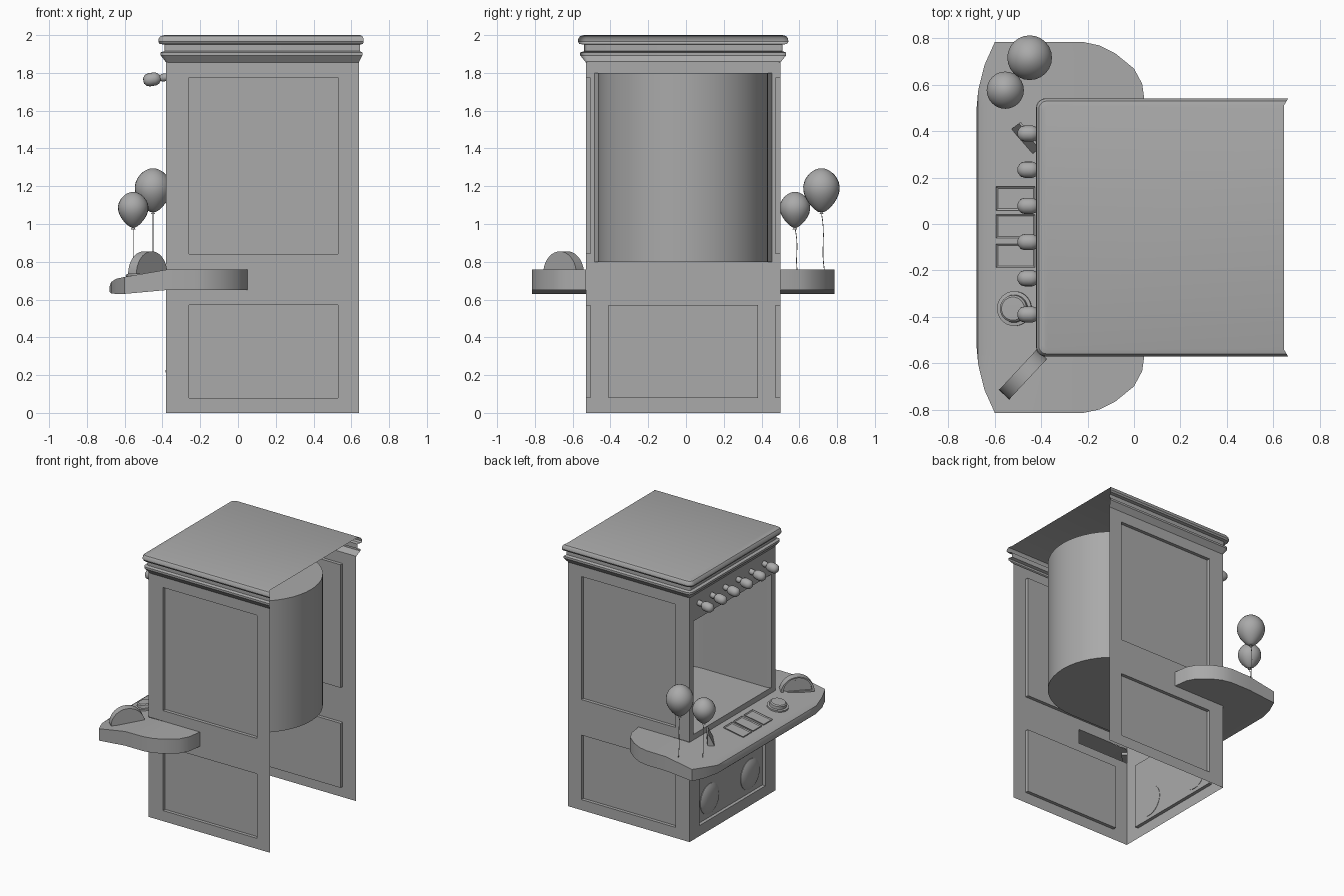
import bpy, bmesh, math
from mathutils import Matrix, Vector

if "Cube" in bpy.data.objects:
    bpy.data.objects.remove(bpy.data.objects["Cube"], do_unlink=True)

grey = bpy.data.materials.new("plain grey")
grey.use_nodes = True
grey.diffuse_color = (0.4, 0.4, 0.4, 1)
grey.node_tree.nodes["Principled BSDF"].inputs["Base Color"].default_value = (0.4, 0.4, 0.4, 1)

YC, HALF = -0.015, 0.515          # cabinet centre and half width in y
FRONT, BACK, TOP = -0.38, 0.64, 1.86


def finish(name, bm, matrix=None, smooth=None):
    bmesh.ops.remove_doubles(bm, verts=bm.verts, dist=0.0005)
    bmesh.ops.recalc_face_normals(bm, faces=bm.faces)
    mesh = bpy.data.meshes.new(name)
    bm.to_mesh(mesh)
    bm.free()
    mesh.materials.append(grey)
    ob = bpy.data.objects.new(name, mesh)
    bpy.context.collection.objects.link(ob)
    if matrix:
        ob.matrix_world = matrix
    if smooth:
        bpy.ops.object.select_all(action='DESELECT')
        ob.select_set(True)
        bpy.context.view_layer.objects.active = ob
        bpy.ops.object.shade_smooth_by_angle(angle=math.radians(smooth))
    return ob


def face(bm, pts):
    return bm.faces.new([bm.verts.new(p) for p in pts])


def sweep(bm, rows, closed=False):
    """Skin quads between successive rows of points."""
    n = len(rows[0])
    for a, b in zip(rows, rows[1:]):
        for i in range(n if closed else n - 1):
            j = (i + 1) % n
            face(bm, (a[i], a[j], b[j], b[i]))


def wall(name, us, vs, panels, holes, place, depth=0.025):
    """Sheet wall with recessed panels and holes; rects are (u0, u1, v0, v1)."""
    bm = bmesh.new()
    for u0, u1 in zip(us, us[1:]):
        for v0, v1 in zip(vs, vs[1:]):
            u, v = (u0 + u1) / 2, (v0 + v1) / 2
            if not any(r[0] < u < r[1] and r[2] < v < r[3] for r in panels + holes):
                face(bm, [place(*p, 0) for p in ((u0, v0), (u1, v0), (u1, v1), (u0, v1))])
    for a, b, c, d in panels:
        ring = ((a, c), (b, c), (b, d), (a, d))
        inner = [place(*p, depth) for p in ring]
        sweep(bm, [[place(*p, 0) for p in ring], inner], True)
        face(bm, inner)
    finish(name, bm)


def lathe(name, profile, matrix, segments=24):
    """Turn (radius, height) points round local z."""
    bm = bmesh.new()
    rows = [[(r * math.cos(t), r * math.sin(t), z)
             for t in (2 * math.pi * i / segments for i in range(segments))]
            for r, z in profile]
    sweep(bm, rows, True)
    bmesh.ops.dissolve_degenerate(bm, dist=0.0001, edges=bm.edges)
    return finish(name, bm, matrix, 35)


# Cabinet side walls with two panels each and a gap where the counter joins
for side, label in ((-1, "right"), (1, "left")):
    wall(label + "_side_wall", (FRONT, -0.26, 0.05, 0.53, BACK),
         (0, 0.08, 0.57, 0.65, 0.76, 0.84, 1.775, TOP),
         [(-0.26, 0.53, 0.08, 0.57), (-0.26, 0.53, 0.84, 1.775)],
         [(FRONT, 0.05, 0.65, 0.76)],
         lambda u, v, d: (u, YC + side * (HALF - d), v))

# Front wall with a lower panel and the stage opening
wall("front_wall", (YC - HALF, -0.485, -0.41, 0.38, 0.455, YC + HALF),
     (0, 0.08, 0.57, 0.8, 1.66, TOP),
     [(-0.41, 0.38, 0.08, 0.57)], [(-0.485, 0.455, 0.8, 1.66)],
     lambda u, v, d: (FRONT + d, u, v))

# Curved stage enclosure with floor and ceiling
bm = bmesh.new()
R = 0.45
plan = [(FRONT, YC - 0.47), (-0.35, YC - R)]
plan += [(0.175 + R * math.cos(t), YC + R * math.sin(t))
         for t in (math.pi * (i / 24 - 0.5) for i in range(25))]
plan += [(-0.35, YC + R), (FRONT, YC + 0.47)]
rows = [[(x, y, z) for x, y in plan] for z in (0.8, 1.8)]
sweep(bm, rows)
for row in rows:
    face(bm, row)
finish("stage_enclosure", bm, smooth=30)

# Roof and cornice: one moulding profile swept round three sides
bm = bmesh.new()
moulding = ((0, 1.855), (0.03, 1.893), (0.03, 1.908), (0.01, 1.915), (0.01, 1.95),
            (0.035, 1.953), (0.042, 1.965), (0.04, 1.982), (0.03, 1.995), (0.01, 2.0))


def roof_path(o, z):
    pts = []
    r = 0.012 + o * 0.7
    for s in (-1, 1):
        cx, cy = FRONT - o + r, YC + s * (HALF + o - r)
        arc = [(cx - r * math.sin(t), cy + s * r * math.cos(t), z)
               for t in (math.pi / 2 * i / 5 for i in range(6))]
        arc.insert(0, (BACK + 0.6 * o, YC + s * (HALF + o), z))
        pts += arc if s < 0 else arc[::-1]
    return pts


rows = [roof_path(o, z) for o, z in moulding]
sweep(bm, rows)
face(bm, rows[-1])
finish("roof_and_cornice", bm, smooth=35)

# Counter that wraps the front and both sides: x, half width, bottom, top
stations = ((-0.68, 0.5, 0.64, 0.67), (-0.672, 0.59, 0.632, 0.692),
            (-0.645, 0.7, 0.63, 0.71), (-0.6, 0.8, 0.63, 0.72),
            (FRONT, 0.8, 0.65, 0.758), (-0.22, 0.8, 0.65, 0.76),
            (-0.15, 0.785, 0.65, 0.76), (-0.08, 0.75, 0.65, 0.76),
            (0, 0.685, 0.65, 0.76), (0.035, 0.62, 0.65, 0.76), (0.05, HALF, 0.65, 0.76))
bm = bmesh.new()


def across(s, k):
    inner = min(HALF, s[1])
    return [(s[0], YC + y, s[k]) for y in (-s[1], -inner, inner, s[1])]


for a, b in zip(stations, stations[1:]):
    for k in (2, 3):
        p, q = across(a, k), across(b, k)
        for i in range(3):
            if i != 1 or a[0] < FRONT:
                face(bm, (p[i], p[i + 1], q[i + 1], q[i]))
    for i in (0, 3):
        face(bm, (across(a, 2)[i], across(b, 2)[i], across(b, 3)[i], across(a, 3)[i]))
lo, hi = across(stations[0], 2), across(stations[0], 3)
face(bm, (lo[0], lo[3], hi[3], hi[0]))
bmesh.ops.dissolve_degenerate(bm, dist=0.0005, edges=bm.edges)
finish("counter", bm, smooth=35)


def on_counter(x, y, turn=0):
    z = 0.758 + (x - FRONT) * 0.173
    return (Matrix.Translation((x, y, z)) @ Matrix.Rotation(-0.17, 4, 'Y')
            @ Matrix.Rotation(turn, 4, 'Z'))


# Three framed slots
for i, y in enumerate((-0.137, -0.01, 0.11)):
    bm = bmesh.new()
    bmesh.ops.create_cube(bm, size=1, matrix=Matrix.Diagonal((0.17, 0.102, 0.014, 1)))
    top = [f for f in bm.faces if f.normal.z > 0.9]
    bmesh.ops.inset_region(bm, faces=top, thickness=0.01, depth=0)
    bmesh.ops.translate(bm, verts=top[0].verts, vec=(0, 0, -0.006))
    finish(f"counter_slot_{i + 1}", bm, on_counter(-0.51, y))

# Round push button
lathe("push_button", ((0.075, 0), (0.075, 0.012), (0.06, 0.014), (0.058, 0.035),
                      (0.05, 0.042), (0, 0.044)), on_counter(-0.515, -0.365), 32)

# Half-round gauge with recessed face and needle
gauge = Matrix.Translation((-0.478, -0.648, 0.735)) @ Matrix.Rotation(math.radians(47), 4, 'Z')


def half_disc(r, y, z=0):
    return [(r * math.cos(t), y, z + r * math.sin(t))
            for t in (math.pi * i / 20 for i in range(21))]


bm = bmesh.new()
rows = [half_disc(0.12, -0.03), half_disc(0.12, 0.03),
        half_disc(0.1, 0.03, 0.012), half_disc(0.1, 0.015, 0.012)]
sweep(bm, rows, True)
face(bm, rows[0])
face(bm, rows[-1])
finish("gauge", bm, gauge, 30)
bm = bmesh.new()
bmesh.ops.create_cube(bm, size=1, matrix=Matrix.Translation((0, 0.017, 0.055))
                      @ Matrix.Rotation(0.3, 4, 'Y') @ Matrix.Diagonal((0.006, 0.006, 0.08, 1)))
finish("gauge_needle", bm, gauge)

# Wedge-shaped ticket holder
bm = bmesh.new()
rows = [[(x, y, 0), (x, y + 0.05, 0), (x, y + 0.05, 0.085), (x, y + 0.04, 0.085)]
        for x in (-0.07, 0.07) for y in (-0.025,)]
sweep(bm, rows, True)
for row in rows:
    face(bm, row)
finish("ticket_holder", bm, Matrix.Translation((-0.465, 0.37, 0.735))
       @ Matrix.Rotation(math.radians(-52), 4, 'Z'))

# Speaker domes on the lower front panel
for y, label in ((-0.26, "right"), (0.225, "left")):
    lathe(label + "_speaker", ((0, -0.003), (0.114, -0.003), (0.114, 0.004), (0.095, 0.015),
                               (0.06, 0.024), (0, 0.028)),
          Matrix.Translation((FRONT + 0.025, y, 0.22)) @ Matrix.Rotation(-math.pi / 2, 4, 'Y'), 32)

# Row of bulbs under the cornice
for i in range(6):
    lathe(f"bulb_{i + 1}", ((0, 0), (0.02, 0), (0.021, 0.025), (0.015, 0.035), (0.028, 0.045),
                            (0.035, 0.062), (0.035, 0.095), (0.03, 0.112), (0.016, 0.124), (0, 0.126)),
          Matrix.Translation((FRONT + 0.003, 0.39 - i * 0.156, 1.778))
          @ Matrix.Rotation(math.radians(-99), 4, 'Y'), 16)

# Balloons with knots and strings
for i, (x, y, z, r, h, base) in enumerate(((-0.45, 0.717, 1.06, 0.096, 0.235, 0.75),
                                           (-0.555, 0.577, 0.98, 0.08, 0.19, 0.72))):
    profile = [(0.012, -0.008), (0.005, 0.003)]
    for k in range(1, 17):
        t = math.pi * k / 16
        profile.append((r * math.sin(t) * (1 - 0.2 * math.cos(t) ** 2 - 0.16 * math.cos(t)),
                        h * (1 - math.cos(t)) / 2))
    lathe(f"balloon_{i + 1}", profile, Matrix.Translation((x, y, z)))
    curve = bpy.data.curves.new("string", 'CURVE')
    curve.dimensions = '3D'
    curve.bevel_depth = 0.0022
    curve.bevel_resolution = 1
    line = curve.splines.new('POLY')
    line.points.add(8)
    for k, p in enumerate(line.points):
        f = k / 8
        p.co = (x, y + 0.018 * f + 0.005 * math.sin(f * 6), z + (base - z) * f, 1)
    curve.materials.append(grey)
    ob = bpy.data.objects.new(f"balloon_string_{i + 1}", curve)
    bpy.context.collection.objects.link(ob)
